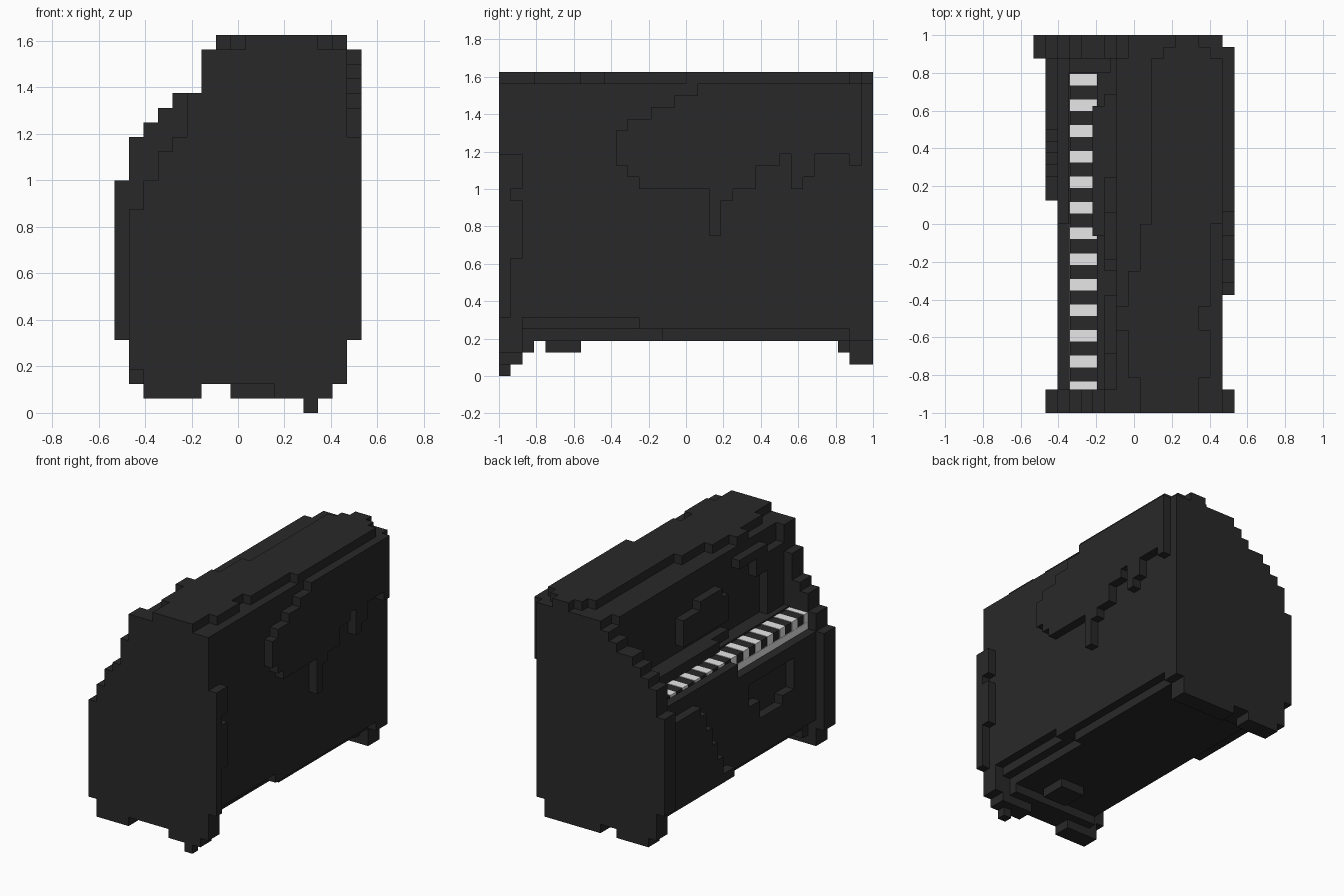
import bpy
import bmesh
from mathutils import Matrix, Vector

default_cube = bpy.data.objects.get("Cube")
if default_cube:
    bpy.data.objects.remove(default_cube, do_unlink=True)

VOXEL = 1 / 16
BACK, DEPTH = 7.5, 8.5
KEY_TOP = 15.85


def make_material(name, colour):
    material = bpy.data.materials.new(name)
    material.use_nodes = True
    material.diffuse_color = colour
    material.node_tree.nodes["Principled BSDF"].inputs["Base Color"].default_value = colour
    return material


black = make_material("black lacquer", (0.0215, 0.0215, 0.0215, 1))
ivory = make_material("white keys", (0.8, 0.8, 0.8, 1))


def blocks(name, material, boxes):
    """One object made of boxes (x range, y range, z range) counted in voxels."""
    bm = bmesh.new()
    for box in boxes:
        low = Vector([span[0] for span in box]) * VOXEL
        high = Vector([span[1] for span in box]) * VOXEL
        place = Matrix.Translation((low + high) / 2) @ Matrix.Diagonal((high - low).to_4d())
        bmesh.ops.create_cube(bm, size=1, matrix=place)
    mesh = bpy.data.meshes.new(name)
    bm.to_mesh(mesh)
    bm.free()
    mesh.materials.append(material)
    obj = bpy.data.objects.new(name, mesh)
    bpy.context.collection.objects.link(obj)
    return obj


def stair_panel(name, y_range, steps, bottom):
    """End panel made of stacked steps (left x, right x, top z)."""
    boxes = []
    for left, right, top in steps:
        boxes.append(((left, right), y_range, (bottom, top)))
        bottom = top
    blocks(name, black, boxes)


def relief(name, x_range, patches):
    """Raised patches (y start, y end, z start, z end) on a long side."""
    blocks(name, black, [(x_range, (a, b), (c, d)) for a, b, c, d in patches])


# Stepped end panels
stair_panel("front_end_panel", (-16, -14),
            [(-6.5, BACK, 3), (-7.5, BACK, 14), (-6.5, BACK, 16), (-5.5, BACK, 18),
             (-4.5, BACK, 19), (-3.5, BACK, 22), (-2.5, BACK, 25)], 2)
stair_panel("rear_end_panel", (14, 16),
            [(-7.5, 6.5, 3), (-7.5, BACK, 5), (-8.5, BACK, 16), (-7.5, BACK, 19),
             (-6.5, BACK, 20), (-5.5, BACK, 21), (-4.5, BACK, 22),
             (-2.5, BACK, 23), (-1.5, BACK, 24), (-0.5, BACK, 25)], 2)

# Feet under the end panels
for label, ys, inner in (("front", (-16, -14), 2.5), ("rear", (14, 16), -0.5)):
    blocks(label + "_feet", black, [((-6.5, -2.5), ys, (1, 2)), ((inner, 6.5), ys, (1, 2))])
blocks("corner_peg", black, [((4.5, 5.5), (-16, -15), (0, 1))])
blocks("foot_braces", black, [((-5.5, 5.5), (-14, -13), (2, 3)),
                              ((-5.5, 5.5), (13, 14), (2, 3)),
                              ((-0.5, 2.5), (-12, -9), (2, 3))])

# Case between the end panels
inside = (-14, 14)
blocks("upper_case", black, [((-1.5, BACK), inside, (5, 25))])
blocks("lower_case", black, [((-5.5, 6.5), inside, (4, 14)),
                             ((-2, BACK), (-4, 14), (4, 5)),
                             ((-5.5, 5.5), (-14, -2), (3, 4)),
                             ((-5.5, 6.5), (-2, 14), (3, 4))])

# Lower front panel with its stepped hollow below the keys
relief("lower_front_panel", (-6.5, -5.5),
       [(-14, 14, 4, 8), (-14, -10, 8, 13), (-10, -8, 8, 9), (-4, -2, 8, 10),
        (-2, 14, 8, 13), (-14, 0, 12.5, 14), (0, 14, 13, 15.6)])
relief("raised_lower_panel", (-7.5, -6.5),
       [(2, 14, 4, 5), (4, 14, 5, 7), (5, 14, 7, 9), (6, 14, 9, 11),
        (7, 14, 11, 13), (8, 14, 13, 14)])

# Keyboard
blocks("key_bed", black, [((-5.4, -1.5), inside, (14, KEY_TOP - 0.06))])
keys = []
for i in range(13):
    centre = 12.22 - i * 2.17
    keys.append(((-5.45, -3.15), (max(centre - 0.49, -14), centre + 0.49), (14, KEY_TOP)))
blocks("white_keys", ivory, keys)
blocks("key_front_strip", ivory, [((-5.47, -5), (-14, 0), (14, 14.8))])
blocks("key_rear_rail", black, [((-3.15, -1.5), inside, (14, 16))])
blocks("key_end_blocks", black, [((-5.5, -2), (12.8, 14), (14, 17))])

# Music shelf and panel relief above the keys
blocks("music_shelf", black, [((-3.5, -1.5), (-1, 10), (14, 17)),
                              ((-2.5, -1.5), (-4, 11), (14, 17))])
relief("upper_panel_relief", (-2.5, -1.5),
       [(-14, -11, 14, 23), (-11, -9, 21, 24), (-9, -6, 23, 24),
        (-4, 4, 18, 21), (-3, 1, 21, 22)])

# Lid with an uneven outline: (y start, y end, left x, right x)
lid = [(15, 16, 3.5, 5.5), (14, 15, 2.5, 6.5), (0, 14, 1.5, 7.5), (-4, 0, 0.5, 6.5),
       (-7, -4, -0.5, 6.5), (-9, -7, -1.5, 5.5), (-13, -9, -0.5, 6.5), (-16, -13, 0.5, 5.5)]
blocks("lid", black, [((c, d), (a, b), (25, 26)) for a, b, c, d in lid])

# Raised patches on the back of the case
skin = (BACK, DEPTH)
relief("back_patch", skin,
       [(-6, -5, 18, 21), (-5, -4, 17, 22), (-4, -3, 16, 22), (-3, -1, 16, 23),
        (-1, 1, 16, 24), (1, 6, 16, 25), (2, 3, 12, 16), (3, 4, 15, 16),
        (6, 8, 18, 25), (8, 9, 19, 25), (9, 10, 16, 25), (10, 11, 17, 25),
        (11, 14, 19, 25), (14, 15, 18, 25)])
relief("back_corner_strip", skin,
       [(-16, -15, 5, 10), (-16, -14, 10, 15), (-16, -15, 15, 16), (-16, -14, 16, 19)])
